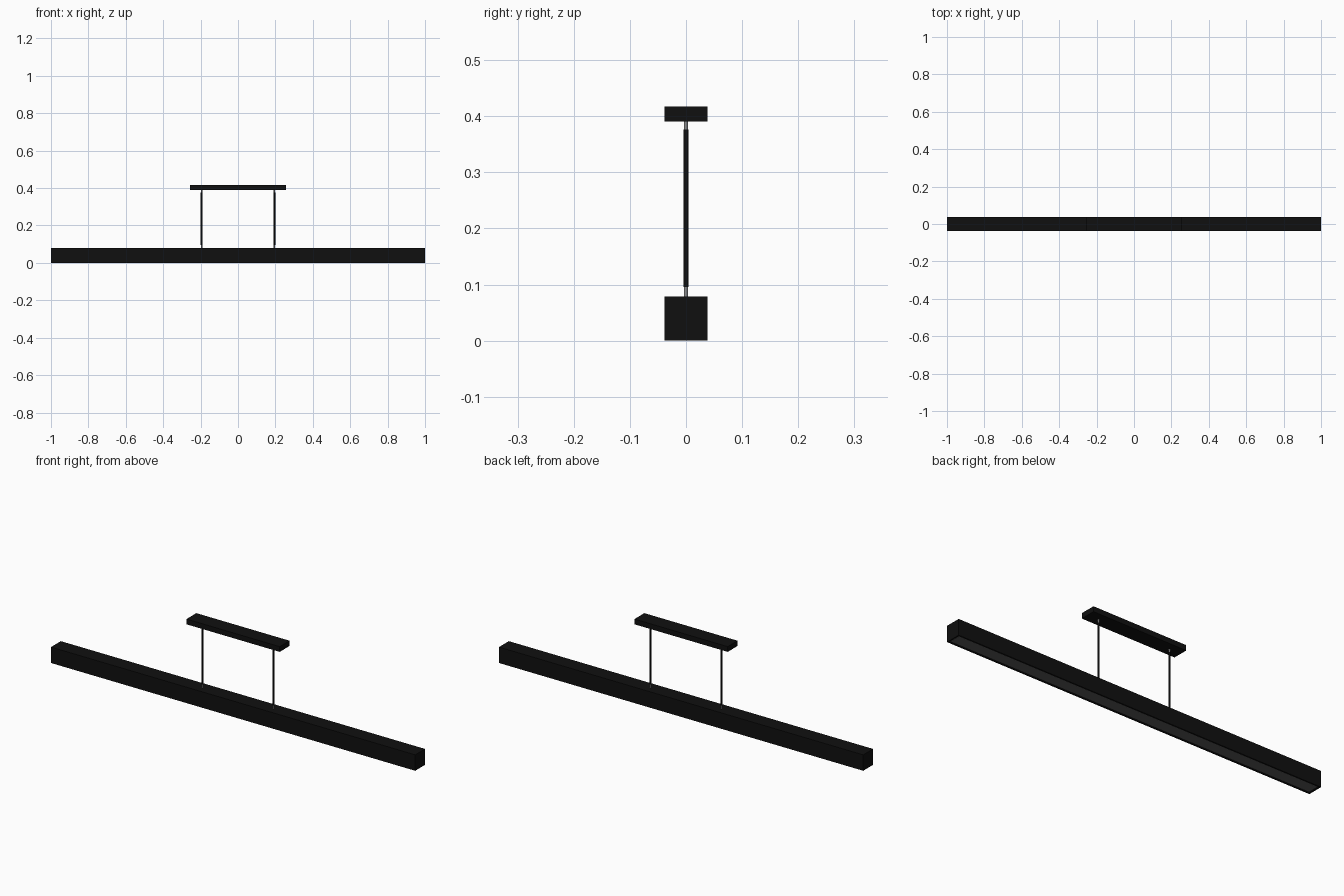
import bpy, bmesh

if "Cube" in bpy.data.objects:
    bpy.data.objects.remove(bpy.data.objects["Cube"])


def material(name, colour):
    m = bpy.data.materials.new(name)
    m.diffuse_color = colour
    m.use_nodes = True
    m.node_tree.nodes["Principled BSDF"].inputs["Base Color"].default_value = m.diffuse_color
    return m


BLACK = material("matte_black", (0.005, 0.005, 0.005, 1))
METAL = material("metal_grey", (0.25, 0.25, 0.25, 1))
DIFFUSER = material("diffuser_grey", (0.10, 0.10, 0.10, 1))


def box(name, size, z0, z1, mat):
    bpy.ops.mesh.primitive_cube_add(size=1, location=(0, 0, (z0 + z1) / 2))
    ob = bpy.context.object
    ob.name = name
    ob.scale = (size[0], size[1], z1 - z0)
    bpy.ops.object.transform_apply(location=True, rotation=False, scale=True)
    ob.data.materials.append(mat)
    return ob


def rod(name, x, radius, z0, z1, mat):
    bpy.ops.mesh.primitive_cylinder_add(
        vertices=24, radius=radius, depth=z1 - z0, location=(x, 0, (z0 + z1) / 2))
    ob = bpy.context.object
    ob.name = name
    ob.data.materials.append(mat)
    bpy.ops.object.shade_smooth_by_angle()


# Long housing with a shallow recess in its underside
housing = box("light_housing", (2.0, 0.077), 0.0, 0.079, BLACK)
bm = bmesh.new()
bm.from_mesh(housing.data)
bm.faces.ensure_lookup_table()
bottom = min(bm.faces, key=lambda f: f.calc_center_median().z)
bmesh.ops.inset_region(bm, faces=[bottom], thickness=0.010)
rim = bmesh.ops.extrude_face_region(bm, geom=[bottom])
bmesh.ops.translate(bm, vec=(0, 0, 0.006),
                    verts=[v for v in rim["geom"] if isinstance(v, bmesh.types.BMVert)])
if bottom.is_valid:
    bmesh.ops.delete(bm, geom=[bottom], context="FACES_ONLY")
bmesh.ops.recalc_face_normals(bm, faces=bm.faces)
bm.to_mesh(housing.data)
bm.free()

# Diffuser panel sitting in the recess
box("diffuser", (1.98, 0.057), 0.002, 0.006, DIFFUSER)

# Ceiling canopy
box("ceiling_canopy", (0.512, 0.077), 0.391, 0.417, BLACK)

# Two suspension rods with metal end fittings
for side, x in (("left", -0.195), ("right", 0.195)):
    rod(f"{side}_suspension_rod", x, 0.0043, 0.096, 0.376, BLACK)
    rod(f"{side}_lower_fitting", x, 0.0040, 0.078, 0.096, METAL)
    rod(f"{side}_upper_fitting", x, 0.0040, 0.376, 0.392, METAL)
